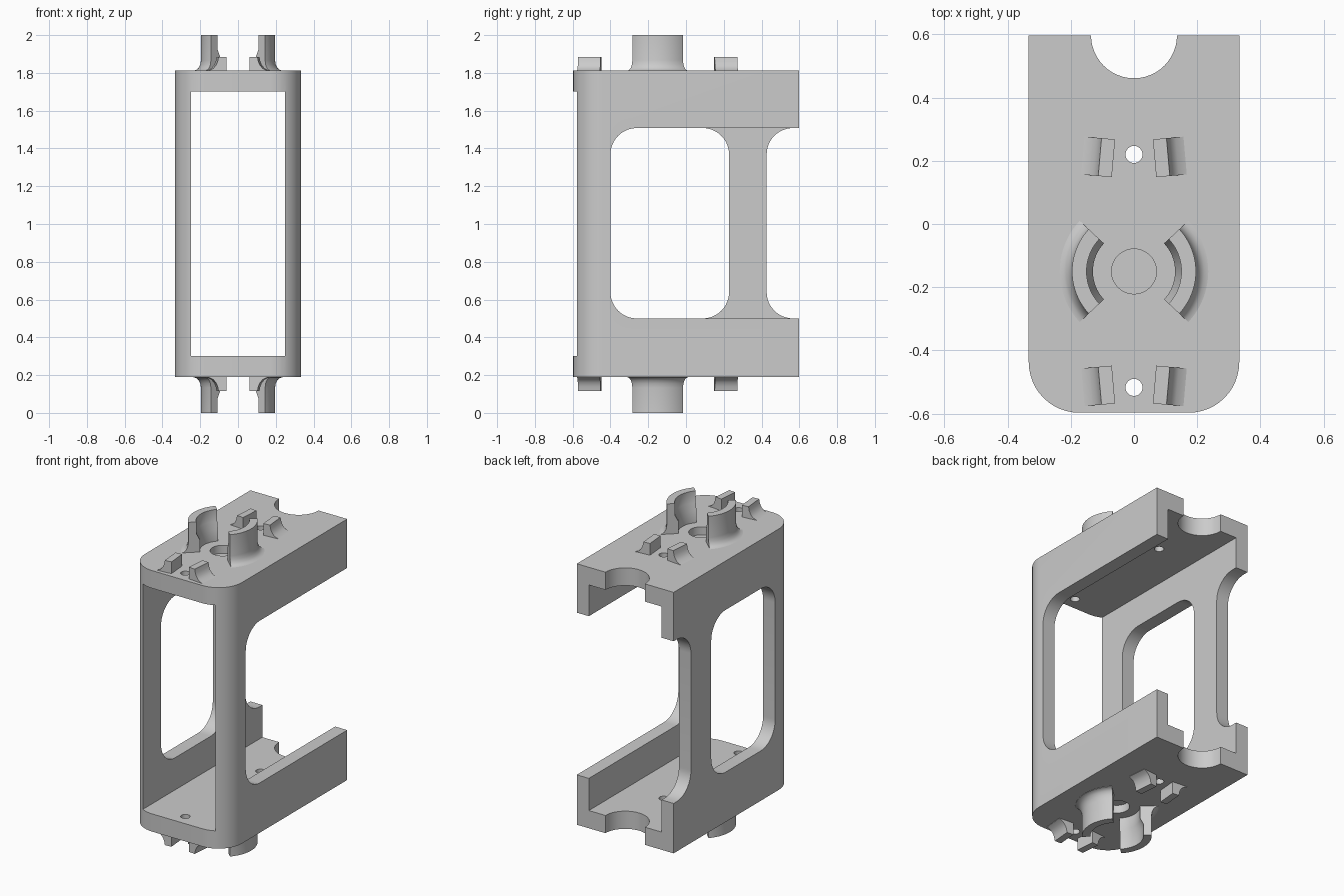
import bpy, bmesh, math
from mathutils import Matrix, Vector

cube = bpy.data.objects.get("Cube")
if cube:
    bpy.data.objects.remove(cube, do_unlink=True)

grey = bpy.data.materials.new("light_grey")
grey.use_nodes = True
COLOUR = (0.6, 0.6, 0.6, 1)
grey.diffuse_color = COLOUR
grey.node_tree.nodes["Principled BSDF"].inputs["Base Color"].default_value = COLOUR

HALF_X, HALF_Y, TOP, BOTTOM = 0.333, 0.597, 1.812, 0.19
HUB_Y = -0.15          # centre of the clips and hooks
DECK = TOP - 1         # deck height above the mirror plane z = 1


def finish(name, bm, origin=(0, 0, 0)):
    bmesh.ops.recalc_face_normals(bm, faces=bm.faces)
    mesh = bpy.data.meshes.new(name)
    bm.to_mesh(mesh)
    bm.free()
    mesh.materials.append(grey)
    obj = bpy.data.objects.new(name, mesh)
    obj.location = origin
    bpy.context.collection.objects.link(obj)
    return obj


def prism(name, outline, axis, low, high, origin=(0, 0, 0)):
    """Extrude a 2D outline along x, y or z; the outline uses the other two axes."""
    def place(p, depth):
        c = list(p)
        c.insert("xyz".index(axis), depth)
        return c
    bm = bmesh.new()
    face = bm.faces.new([bm.verts.new(place(p, low)) for p in outline])
    ext = bmesh.ops.extrude_face_region(bm, geom=[face])
    moved = [v for v in ext["geom"] if isinstance(v, bmesh.types.BMVert)]
    bmesh.ops.translate(bm, verts=moved, vec=place((0, 0), high - low))
    return finish(name, bm, origin)


def rounded(a0, a1, b0, b1, radii, steps=12):
    """Rectangle outline; radii run anticlockwise from the high-high corner."""
    pts = []
    corners = [(a1, b1, -1, -1), (a0, b1, 1, -1), (a0, b0, 1, 1), (a1, b0, -1, 1)]
    for i, ((a, b, sa, sb), r) in enumerate(zip(corners, radii)):
        if r == 0:
            pts.append((a, b))
            continue
        for k in range(steps + 1):
            t = math.pi / 2 * (i + k / steps)
            pts.append((a + sa * r + r * math.cos(t), b + sb * r + r * math.sin(t)))
    return pts


def disc(x, y, r, steps=48):
    return [(x + r * math.cos(math.tau * k / steps), y + r * math.sin(math.tau * k / steps))
            for k in range(steps)]


def activate(obj):
    bpy.ops.object.select_all(action="DESELECT")
    obj.select_set(True)
    bpy.context.view_layer.objects.active = obj


def cut(obj, cutter):
    mod = obj.modifiers.new("cut", "BOOLEAN")
    mod.operation, mod.solver, mod.object = "DIFFERENCE", "EXACT", cutter
    activate(obj)
    bpy.ops.object.modifier_apply(modifier=mod.name)
    bpy.data.objects.remove(cutter, do_unlink=True)


def smooth(obj):
    activate(obj)
    bpy.ops.object.shade_smooth_by_angle(angle=math.radians(30))


def mirrored(obj, axes):
    mod = obj.modifiers.new("mirror", "MIRROR")
    mod.use_axis = axes
    mod.use_mirror_merge = False
    activate(obj)
    bpy.ops.object.modifier_apply(modifier=mod.name)
    smooth(obj)


# Frame: solid block with rounded front corners
r = 0.16
frame = prism("frame", rounded(-HALF_X, HALF_X, -HALF_Y, HALF_Y, (0, 0, r, r)), "z", BOTTOM, TOP)

# Cavity open at front and back
cut(frame, prism("cavity", rounded(-0.25, 0.25, 0.3, 1.702, (0,) * 4), "y", -1, 1))

# Side openings: open C on the left wall, window and rear notch on the right wall
w = 0.14
LOW, HIGH = 0.5, 1.508
cut(frame, prism("left_opening", rounded(-0.4, 1, LOW, HIGH, (0, w, w, 0)), "x", 0.2, 0.5))
cut(frame, prism("right_window", rounded(-0.4, 0.228, LOW, HIGH, (w,) * 4), "x", -0.5, -0.2))
cut(frame, prism("right_notch", rounded(0.427, 1, LOW, HIGH, (0, w, w, 0)), "x", -0.5, -0.2))

# Rear half-round notches and screw holes through both decks
cut(frame, prism("rear_notch", disc(0, HALF_Y, 0.136), "z", 0, 2))
for y in (0.22, -0.517):
    cut(frame, prism("screw_hole", disc(0, y, 0.027, 24), "z", 0, 2))

# Shallow round recess in each deck
for low, high in ((TOP - 0.05, 2), (0, BOTTOM + 0.05)):
    cut(frame, prism("hub_recess", disc(0, HUB_Y, 0.071), "z", low, high))
smooth(frame)

# Curved hooks: flared section swept around the hub
section = [(0.13, -0.01), (0.13, 0.075), (0.15, 0.115), (0.15, 0.188), (0.196, 0.188),
           (0.196, 0.055), (0.2, 0.032), (0.209, 0.014), (0.222, 0.003), (0.235, 0), (0.235, -0.01)]
bm = bmesh.new()
start = bm.faces.new([bm.verts.new((x, 0, DECK + h)) for x, h in section])
half = math.radians(43)
bmesh.ops.rotate(bm, verts=bm.verts, cent=(0, 0, 0), matrix=Matrix.Rotation(-half, 3, "Z"))
cap = bmesh.ops.duplicate(bm, geom=[start])
bmesh.ops.spin(bm, geom=[start], cent=(0, 0, 0), axis=(0, 0, 1), angle=2 * half,
               steps=20, use_duplicate=False)
bmesh.ops.remove_doubles(bm, verts=bm.verts, dist=0.0001)
hooks = finish("curved_hooks", bm, (0, HUB_Y, 1))
mirrored(hooks, (True, False, True))

# Small clips: upright block with a concave outer foot, slightly turned
foot = [(0.065, -0.01), (0.065, 0.073), (0.108, 0.073), (0.113, 0.048), (0.122, 0.028),
        (0.137, 0.011), (0.162, 0), (0.162, -0.01)]
clips = prism("clips", [(x, DECK + h) for x, h in foot], "y", 0.3, 0.42, (0, HUB_Y, 1))
pivot = Vector((0.088, 0.36, 0))
clips.data.transform(Matrix.Translation(pivot) @ Matrix.Rotation(math.radians(5), 4, "Z")
                     @ Matrix.Translation(-pivot))
mirrored(clips, (True, True, True))
